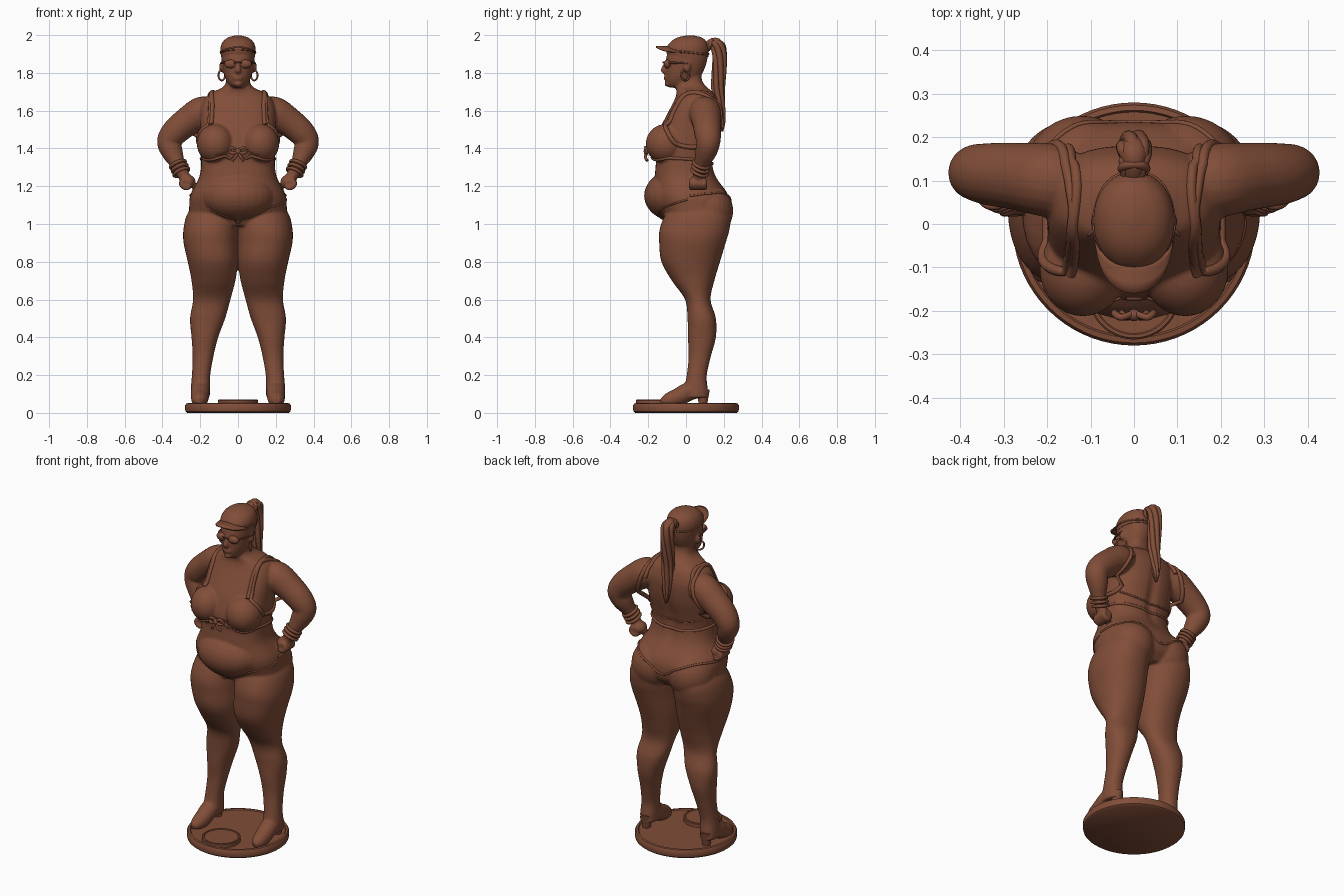
import bpy, bmesh, math
from mathutils import Vector, Matrix
from mathutils.bvhtree import BVHTree

if "Cube" in bpy.data.objects:
    bpy.data.objects.remove(bpy.data.objects["Cube"])

bronze = bpy.data.materials.new("bronze")
bronze.diffuse_color = (0.22, 0.075, 0.04, 1)
bronze.use_nodes = True
bronze.node_tree.nodes["Principled BSDF"].inputs["Base Color"].default_value = bronze.diffuse_color


def spline(rows, k=6, closed=False):
    """Catmull-Rom through tuples of any length."""
    n, out = len(rows), []
    get = lambda i: Vector(rows[i % n] if closed else rows[max(0, min(n - 1, i))])
    for i in range(n if closed else n - 1):
        a, b, c, d = (get(i + j) for j in (-1, 0, 1, 2))
        for s in range(k):
            t = s / k
            out.append(0.5 * (2 * b + (c - a) * t + (2 * a - 5 * b + 4 * c - d) * t * t
                              + (3 * b - a - 3 * c + d) * t ** 3))
    return out if closed else out + [get(n - 1)]


def skin(bm, rings):
    rings = [[bm.verts.new(p) for p in r] for r in rings]
    n = len(rings[0])
    for a, b in zip(rings, rings[1:]):
        for i in range(n):
            bm.faces.new((a[i], a[(i + 1) % n], b[(i + 1) % n], b[i]))
    bm.faces.new(rings[0])
    bm.faces.new(rings[-1])


def loft(bm, rows, p=2.4, s=1, n=40):
    """Stack of rounded sections: z, x min, x max, y front, y back."""
    rings = []
    for z, x0, x1, y0, y1 in spline(rows):
        ring = []
        for i in range(n):
            a = 2 * math.pi * i / n
            c, d = math.cos(a), math.sin(a)
            ring.append((s * ((x0 + x1) / 2 + (x1 - x0) / 2 * math.copysign(abs(c) ** (2 / p), c)),
                         (y0 + y1) / 2 + (y1 - y0) / 2 * math.copysign(abs(d) ** (2 / p), d), z))
        rings.append(ring)
    skin(bm, rings)


def tube(bm, rows, s=1, n=20):
    """Tapered limb along points x, y, z, radius."""
    pts = spline(rows)
    up, rings = Vector((0.13, 0.9, 0.31)), []
    for i, q in enumerate(pts):
        t = (pts[min(i + 1, len(pts) - 1)] - pts[max(i - 1, 0)]).to_3d().normalized()
        up = (up - t * up.dot(t)).normalized()
        side, c = t.cross(up), q.to_3d()
        ring = [c + q[3] * (up * math.cos(2 * math.pi * j / n) + side * math.sin(2 * math.pi * j / n))
                for j in range(n)]
        rings.append([(s * v.x, v.y, v.z) for v in ring])
    skin(bm, rings)


def ball(bm, c, r, s=1):
    m = Matrix.Translation((s * c[0], c[1], c[2])) @ Matrix.Diagonal((*r, 1))
    bmesh.ops.create_uvsphere(bm, u_segments=28, v_segments=16, radius=1, matrix=m)


def finish(bm, name):
    bmesh.ops.recalc_face_normals(bm, faces=bm.faces)
    me = bpy.data.meshes.new(name)
    bm.to_mesh(me)
    bm.free()
    ob = bpy.data.objects.new(name, me)
    bpy.context.collection.objects.link(ob)
    return ob


# Body: overlapping volumes fused by a voxel remesh
bm = bmesh.new()
torso = [(0.99, .17, -.09, .18), (1.04, .25, -.12, .225), (1.10, .258, -.15, .235), (1.16, .25, -.165, .22),
         (1.25, .205, -.165, .16), (1.33, .195, -.16, .14), (1.40, .20, -.17, .15), (1.50, .20, -.14, .175),
         (1.60, .20, -.09, .18), (1.66, .18, -.06, .165), (1.695, .14, -.05, .145), (1.725, .08, -.055, .11),
         (1.76, .062, -.055, .085), (1.82, .06, -.05, .08)]
loft(bm, [(z, -r, r, f, b) for z, r, f, b in torso], 2.5)
ball(bm, (0, -.06, 1.15), (.2, .162, .135))
head = [(1.722, .025, -.085, -.02), (1.74, .048, -.102, .03), (1.78, .07, -.108, .075), (1.84, .082, -.108, .105),
        (1.90, .088, -.10, .115), (1.95, .08, -.075, .105), (1.985, .04, -.03, .07)]
loft(bm, [(z, -r, r, f, b) for z, r, f, b in head], 2.15)
leg = [(1.12, .03, .22, -.06, .19), (1.05, 0, .27, -.11, .235), (.97, 0, .289, -.14, .23), (.90, 0, .288, -.142, .21),
       (.80, 0, .266, -.13, .18), (.70, .014, .246, -.075, .15), (.60, .04, .238, -.005, .13),
       (.50, .068, .254, .008, .158), (.40, .105, .246, .01, .158), (.30, .13, .24, .014, .132),
       (.20, .147, .244, .004, .11), (.13, .148, .25, -.01, .115), (.08, .15, .25, -.02, .12)]
for s in (1, -1):
    ball(bm, (.118, -.105, 1.425), (.1, .108, .105), s)
    ball(bm, (.12, .115, 1.07), (.135, .135, .14), s)
    loft(bm, leg, 2.2, s)
    # foot
    tube(bm, [(.2, .075, .12, .04), (.2, .02, .115, .05), (.202, -.05, .08, .047), (.205, -.10, .065, .038),
              (.207, -.135, .06, .015)], s)
    # arm bent with the hand on the hip
    tube(bm, [(.13, .09, 1.59, .07), (.19, .10, 1.59, .085), (.27, .11, 1.54, .078), (.335, .115, 1.485, .072),
              (.365, .118, 1.435, .064), (.348, .105, 1.38, .057), (.32, .082, 1.32, .04),
              (.295, .07, 1.27, .033), (.275, .068, 1.235, .03)], s)
    ball(bm, (.265, .065, 1.225), (.04, .045, .036), s)
    for j in range(4):
        y = .098 - .023 * j
        tube(bm, [(.285, y, 1.24, .012), (.30, y, 1.212, .014), (.275, y, 1.19, .014), (.25, y, 1.2, .01)], s, 10)
    ball(bm, (.088, .005, 1.83), (.012, .02, .028), s)
# nose, lips and chin
tube(bm, [(0, -.10, 1.86, .008), (0, -.115, 1.835, .011), (0, -.118, 1.812, .016), (0, -.105, 1.80, .01)], 1, 12)
for z in (1.779, 1.768):
    ball(bm, (0, -.106, z), (.026, .012, .007))
ball(bm, (0, -.095, 1.742), (.025, .02, .016))
body = finish(bm, "body")
mod = body.modifiers.new("fuse", 'REMESH')
mod.mode, mod.voxel_size = 'VOXEL', 0.0065
mod = body.modifiers.new("soften", 'SMOOTH')
mod.factor, mod.iterations = 0.5, 6
dg = bpy.context.evaluated_depsgraph_get()
baked = bpy.data.meshes.new_from_object(body.evaluated_get(dg))
body.modifiers.clear()
body.data = baked

# navel and spine groove
for v in baked.vertices:
    d = (v.co - Vector((0, -.22, 1.215))).length
    v.co.y += .016 * math.exp(-(d / .011) ** 2)
    if v.co.y > .08 and 1.2 < v.co.z < 1.62:
        v.co.y -= .012 * math.exp(-(v.co.x / .03) ** 2) * math.sin((v.co.z - 1.2) / .42 * math.pi)
baked.update()
tree = BVHTree.FromPolygons([v.co for v in baked.vertices], [p.vertices for p in baked.polygons])


def cord(name, pts, r, closed=True, snap=True):
    """Round trim along a path, laid on the body when snap is set."""
    cu = bpy.data.curves.new(name, 'CURVE')
    cu.dimensions, cu.bevel_depth, cu.bevel_resolution, cu.use_fill_caps = '3D', r, 3, True
    path = spline(pts, 10, closed)
    if snap:
        path = [tree.find_nearest(p)[0] for p in path]
    sp = cu.splines.new('POLY')
    sp.points.add(len(path) - 1)
    for q, p in zip(sp.points, path):
        q.co = (*p, 1)
    sp.use_cyclic_u = closed
    bpy.context.collection.objects.link(bpy.data.objects.new(name, cu))


def both_sides(half):
    return half + [(-x, y, z) for x, y, z in reversed(half) if x]


# Knotted top: hem, armholes, straps and knot
hem = [(0, -.2, 1.375), (.05, -.2, 1.34), (.11, -.2, 1.322), (.19, -.1, 1.345), (.2, .06, 1.34), (.1, .14, 1.325),
       (0, .15, 1.32)]
cord("top_hem", both_sides(hem), .008)
cord("back_seam", [(-.19, .1, 1.4), (-.08, .16, 1.37), (.08, .16, 1.37), (.19, .1, 1.4)], .005, False)
for s in (1, -1):
    hole = [(.15, .04, 1.71), (.155, -.06, 1.64), (.175, -.11, 1.54), (.21, -.06, 1.43), (.21, .08, 1.41),
            (.2, .18, 1.49), (.165, .19, 1.62)]
    cord("armhole_trim", [(s * x, y, z) for x, y, z in hole], .012)
    strap = [(.145, .19, 1.6), (.142, .12, 1.7), (.142, .04, 1.71), (.145, -.06, 1.65), (.155, -.12, 1.55)]
    cord("shoulder_strap", [(s * x, y, z) for x, y, z in strap], .012, False)
    cord("knot_loop", [(0, -.205, 1.385), (s * .03, -.215, 1.405), (s * .045, -.205, 1.385),
                       (s * .025, -.215, 1.375)], .008, True, False)
    cord("knot_tail", [(0, -.205, 1.38), (s * .015, -.215, 1.355), (s * .03, -.205, 1.335)], .008, False, False)
    cord("bust_fold", [(s * .02, -.2, 1.385), (s * .07, -.2, 1.365), (s * .12, -.2, 1.36)], .004, False)
bm = bmesh.new()
ball(bm, (0, -.21, 1.385), (.016, .014, .018))
finish(bm, "knot")

# Bikini bottom edges
cord("bikini_front_edge", both_sides([(.255, .01, 1.13), (.17, -.13, 1.08), (.06, -.15, 1.01), (0, -.13, .99)])[:-1],
     .005, False)
cord("bikini_back_edge", [(-.255, .02, 1.15), (-.14, .21, 1.14), (0, .2, 1.08), (.14, .21, 1.14), (.255, .02, 1.15)],
     .006, False)

# Cap crown with seam band
bm = bmesh.new()
crown = [(1.885, .09, -.098, .118), (1.93, .093, -.104, .12), (1.965, .08, -.08, .108), (1.987, .053, -.045, .083),
         (1.998, .015, -.0, .04)]
loft(bm, [(z, -r, r, f, b) for z, r, f, b in crown], 2.1)
finish(bm, "cap_crown")
cord("cap_band", both_sides([(0, -.104, 1.925), (.06, -.08, 1.92), (.092, .0, 1.91), (.065, .09, 1.9), (0, .12, 1.9)]),
     .005, True, False)

# Cap visor
bm = bmesh.new()
rows = []
for k in range(4):
    t = k / 3
    rows.append([bm.verts.new(((.09 - .006 * t) * math.sin(a), -.015 - (.07 + .075 * t) * abs(math.cos(a)) ** .7,
                               1.938 - .03 * math.sin(a) ** 2))
                 for a in (math.radians(-88 + 8 * i) for i in range(23))])
for a, b in zip(rows, rows[1:]):
    for i in range(22):
        bm.faces.new((a[i], a[i + 1], b[i + 1], b[i]))
visor = finish(bm, "cap_visor")
mod = visor.modifiers.new("thickness", 'SOLIDIFY')
mod.thickness, mod.offset = .009, 0

# Sunglasses
bm = bmesh.new()
for s in (1, -1):
    ball(bm, (.038, -.098, 1.847), (.034, .02, .023), s)
    tube(bm, [(.066, -.09, 1.853, .006), (.084, -.05, 1.853, .006), (.092, .01, 1.85, .005)], s, 8)
tube(bm, [(-.02, -.115, 1.855, .005), (0, -.121, 1.857, .005), (.02, -.115, 1.855, .005)], 1, 8)
finish(bm, "sunglasses")

# Ponytail: core with twisted strands and a hair tie
tail = [(0, .10, 1.93, .028), (0, .135, 1.955, .03), (0, .165, 1.95, .038), (0, .178, 1.89, .038),
        (0, .175, 1.81, .036), (0, .17, 1.72, .034), (0, .178, 1.63, .029), (0, .188, 1.55, .02), (0, .19, 1.49, .007)]
bm = bmesh.new()
tube(bm, [(x, y, z, r * .85) for x, y, z, r in tail])
for k in range(6):
    strand = []
    for i, (x, y, z, r) in enumerate(tail):
        a = 2 * math.pi * k / 6 + .35 * i
        strand.append((r * .68 * math.cos(a), y + r * .68 * math.sin(a), z, r * .42))
    tube(bm, strand, 1, 10)
finish(bm, "ponytail")


def ring(name, loc, R, r, rot):
    bpy.ops.mesh.primitive_torus_add(location=loc, rotation=rot, major_radius=R, minor_radius=r,
                                     major_segments=32, minor_segments=10)
    bpy.context.object.name = name


ring("hair_tie", (0, .128, 1.95), .028, .01, (math.radians(70), 0, 0))
for s in (1, -1):
    ring("earring", (s * .086, -.005, 1.787), .027, .005, (0, math.radians(90), math.radians(s * 40)))
    for j in range(3):
        ring("bracelet", (s * (.318 - .009 * j), .08 - .004 * j, 1.315 - .02 * j), .042, .009,
             (math.radians(-20), s * math.radians(25), 0))
    bpy.ops.mesh.primitive_cone_add(vertices=20, radius1=.022, radius2=.036, depth=.08, location=(s * .2, .09, .085))
    bpy.context.object.name = "shoe_heel"

# Round base with grooved rim and a small disc
def lathe(name, profile, cy):
    b = bmesh.new()
    skin(b, [[(r * math.cos(2 * math.pi * i / 72), cy + r * math.sin(2 * math.pi * i / 72), z) for i in range(72)]
             for r, z in profile])
    finish(b, name)


lathe("base", [(.268, 0), (.278, .008), (.28, .018), (.28, .04), (.274, .05), (.262, .052), (.258, .046),
               (.25, .046)], 0)
lathe("base_disc", [(.106, .04), (.106, .066), (.102, .07), (.095, .07), (.092, .066)], -.16)

# Material and shading on every part
bpy.ops.object.select_all(action='DESELECT')
for ob in bpy.data.objects:
    ob.data.materials.clear()
    ob.data.materials.append(bronze)
    if ob.type == 'MESH':
        ob.select_set(True)
        bpy.context.view_layer.objects.active = ob
bpy.ops.object.shade_smooth_by_angle(angle=math.radians(40))
